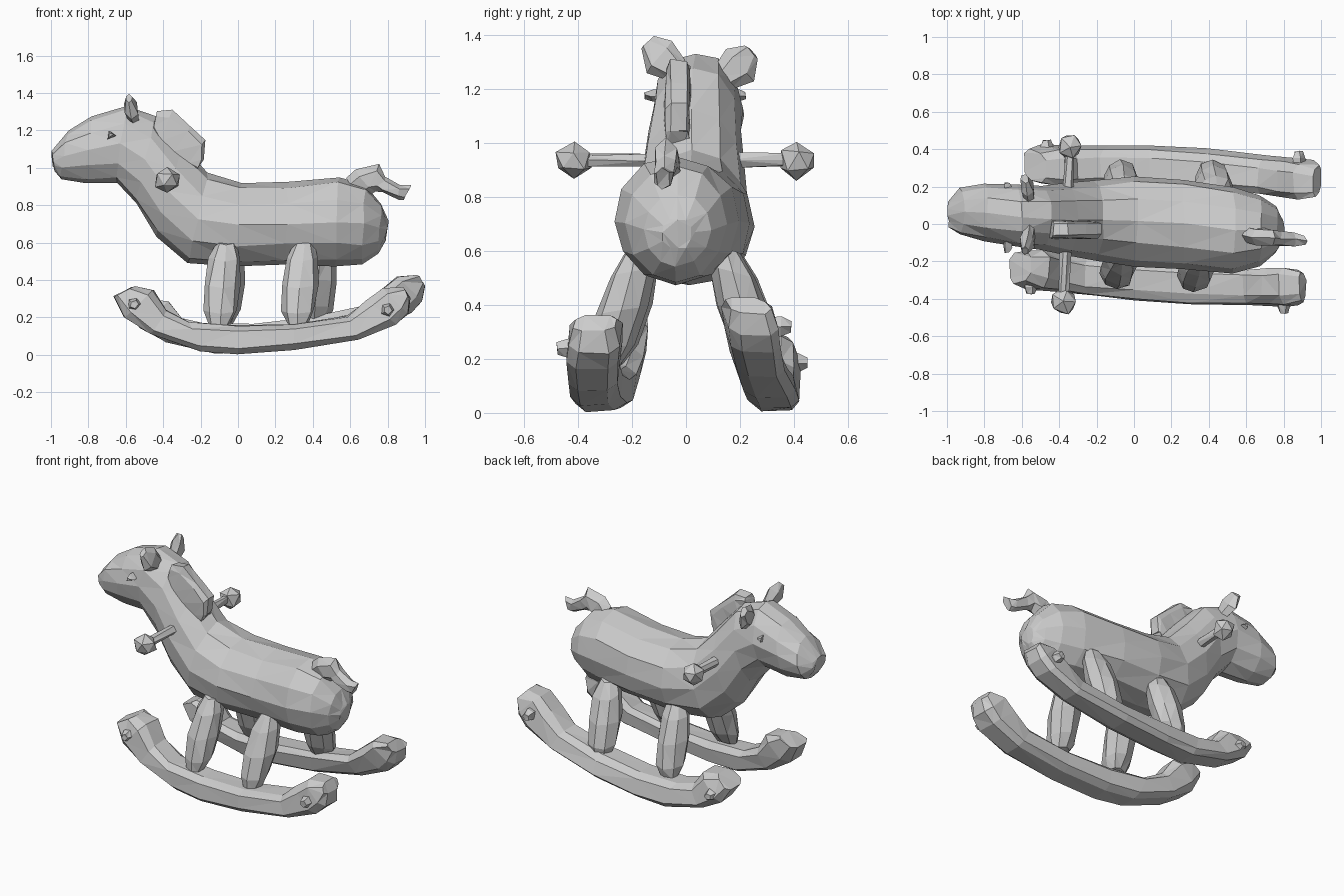
import bpy, bmesh, math, random
from mathutils import Vector

if "Cube" in bpy.data.objects:
    bpy.data.objects.remove(bpy.data.objects["Cube"], do_unlink=True)
random.seed(4)


def finish(name, bm, jitter):
    """Turn a bmesh into a faceted object, with a little hand-cut unevenness."""
    for v in bm.verts:
        v.co += Vector([random.uniform(-jitter, jitter) for _ in range(3)])
        v.co.z = max(v.co.z, 0)
    bmesh.ops.recalc_face_normals(bm, faces=bm.faces)
    bmesh.ops.triangulate(bm, faces=bm.faces)
    mesh = bpy.data.meshes.new(name)
    bm.to_mesh(mesh)
    bm.free()
    bpy.context.collection.objects.link(bpy.data.objects.new(name, mesh))


def loft(name, rings, sides=8, power=1.0, jitter=0.006):
    """Skin rings given as (centre, half axis a, half axis b); power < 1 squares them."""
    def bend(t):
        return math.copysign(abs(t) ** power, t)
    bm = bmesh.new()
    loops = []
    turn = math.pi / sides if power < 1 else 0
    for c, a, b in rings:
        angles = [math.tau * i / sides + turn for i in range(sides)]
        loops.append([bm.verts.new(Vector(c) + Vector(a) * bend(math.cos(t))
                                   + Vector(b) * bend(math.sin(t))) for t in angles])
    for r, s in zip(loops, loops[1:]):
        for i in range(sides):
            j = (i + 1) % sides
            bm.faces.new((r[i], r[j], s[j], s[i]))
    bm.faces.new(loops[0])
    bm.faces.new(loops[-1])
    finish(name, bm, jitter)


def section(tx, tz, bx, bz, w, y):
    """Ring between a top and a bottom point of the side outline."""
    return ((tx + bx) / 2, y, (tz + bz) / 2), ((tx - bx) / 2, 0, (tz - bz) / 2), (0, w, 0)


def stud(name, x, y, z, r, sides):
    """Small tapered plug pointing away from the middle."""
    out = math.copysign(1, y)
    loft(name, [((x, y + out * d * r, z), (s * r, 0, 0), (0, 0, s * r))
                for d, s in [(-2.4, .85), (0, 1), (1, .6)]], sides, jitter=.004)


def knob(name, location, radius):
    bm = bmesh.new()
    bmesh.ops.create_icosphere(bm, subdivisions=1, radius=radius)
    for v in bm.verts:
        v.co += Vector(location)
    finish(name, bm, radius * 0.1)


# Body, neck and head in one skin
loft("body", [section(*s) for s in [
    (-.995, 1.09, -.985, .985, .07, .05),
    (-.91, 1.195, -.95, .94, .125, .065),
    (-.78, 1.28, -.82, .92, .15, .06),
    (-.6, 1.335, -.65, .925, .165, .04),
    (-.44, 1.28, -.55, .81, .17, .03),
    (-.3, 1.12, -.44, .635, .19, .025),
    (-.16, .97, -.27, .49, .215, .02),
    (.02, .92, -.02, .468, .24, .015),
    (.27, .92, .25, .478, .24, 0),
    (.54, .95, .52, .475, .23, -.035),
    (.68, .91, .66, .485, .185, -.035),
    (.765, .81, .75, .54, .125, -.035),
    (.8, .72, .785, .61, .06, -.03)]], sides=12)

# Boxy mane on the back of the neck
loft("mane", [section(*s) for s in [
    (-.43, 1.3, -.46, 1.2, .045, -.03),
    (-.35, 1.31, -.42, 1.1, .05, -.03),
    (-.25, 1.225, -.36, 1.05, .05, -.03),
    (-.175, 1.155, -.28, 1.0, .048, -.03),
    (-.185, 1.05, -.22, .99, .042, -.03)]], sides=8, power=.5)

# Tail rising and then drooping
loft("tail", [section(*s) for s in [
    (.58, .94, .68, .84, .04, -.06),
    (.63, .99, .72, .86, .05, -.07),
    (.75, 1.015, .74, .87, .045, -.075),
    (.79, .955, .775, .865, .042, -.08),
    (.86, .905, .86, .83, .04, -.085),
    (.925, .91, .885, .825, .03, -.085)]], sides=6)

# Ears and eyes on both sides of the head
for side, label in ((1, "left"), (-1, "right")):
    drop = -.03 if side > 0 else 0
    loft(label + "_ear", [
        ((x, .05 + side * y, z + drop), (0, -side * h, h * 1.2), (t, 0, 0))
        for x, y, z, h, t in [(-.56, .08, 1.26, .03, .03), (-.57, .15, 1.32, .05, .04),
                              (-.585, .195, 1.37, .022, .02)]], sides=6)
    stud(label + "_eye", -.68, .035 + side * .16, 1.175, .028, 3)

# Handlebar with faceted knobs
loft("handlebar", [((-.36 + .04 * y, y, .935), (r, 0, 0), (0, 0, r))
                   for y, r in [(-.4, .025), (-.15, .03), (.15, .03), (.4, .025)]], sides=6)
for side, label in ((1, "left"), (-1, "right")):
    knob(label + "_handle_knob", (-.36 + side * .018, side * .415, .935), .073)

# Splayed, spindle-shaped legs
for name, x, side, reach in [("left_front_leg", -.06, 1, 0), ("right_front_leg", -.08, -1, .01),
                             ("left_hind_leg", .43, 1, 0), ("right_hind_leg", .335, -1, .025)]:
    loft(name, [((x + (z - .4) * .08, side * (y + reach), z), (r, 0, 0), (0, r, r * -.2 * side))
                for z, y, r in [(.165, .275, .055), (.24, .255, .088), (.38, .215, .1),
                                (.52, .175, .085), (.6, .155, .05)]], sides=8)

# Curved rockers with blunt curled ends, each slightly bowed and skewed
RUNNER = [(-.55, .37, -.67, .31, .085), (-.45, .35, -.61, .2, .105), (-.38, .24, -.47, .105, .1),
          (-.26, .18, -.2, .015, .098), (0, .16, 0, .003, .098), (.3, .17, .3, .025, .098),
          (.58, .21, .65, .08, .095), (.68, .29, .85, .16, .1), (.77, .36, .91, .22, .1),
          (.88, .36, .92, .3, .08)]
for label, shift, tilt, sag, y_mid, skew, bow, lean in [
        ("left", .08, .065, .12, .315, -.023, -.067, -.02),
        ("right", 0, 0, 0, -.31, -.09, .07, .01)]:
    rings = []
    for tx, tz, bx, bz, w in RUNNER:
        x = (tx + bx) / 2
        # The front curl of one rocker sits lower than the other
        rise = tilt * (x + .15) - sag * min(x, 0) ** 2
        c, a, b = section(tx + shift, tz + rise, bx + shift, bz + rise, w,
                          y_mid + skew * (x + shift) + bow * (x + shift) ** 2)
        # Top edge leans inward with the legs
        rings.append((c, (a[0], lean, a[2]), b))
    loft(label + "_rocker", rings, sides=8, power=.6, jitter=.005)

# Pegs in the outer faces of the rocker ends
for name, x, y, z in [("right_front_peg", -.555, -.335, .27), ("right_hind_peg", .8, -.44, .24),
                      ("left_front_peg", -.47, .41, .185), ("left_hind_peg", .88, .35, .32)]:
    stud(name, x, y, z, .038, 5)
